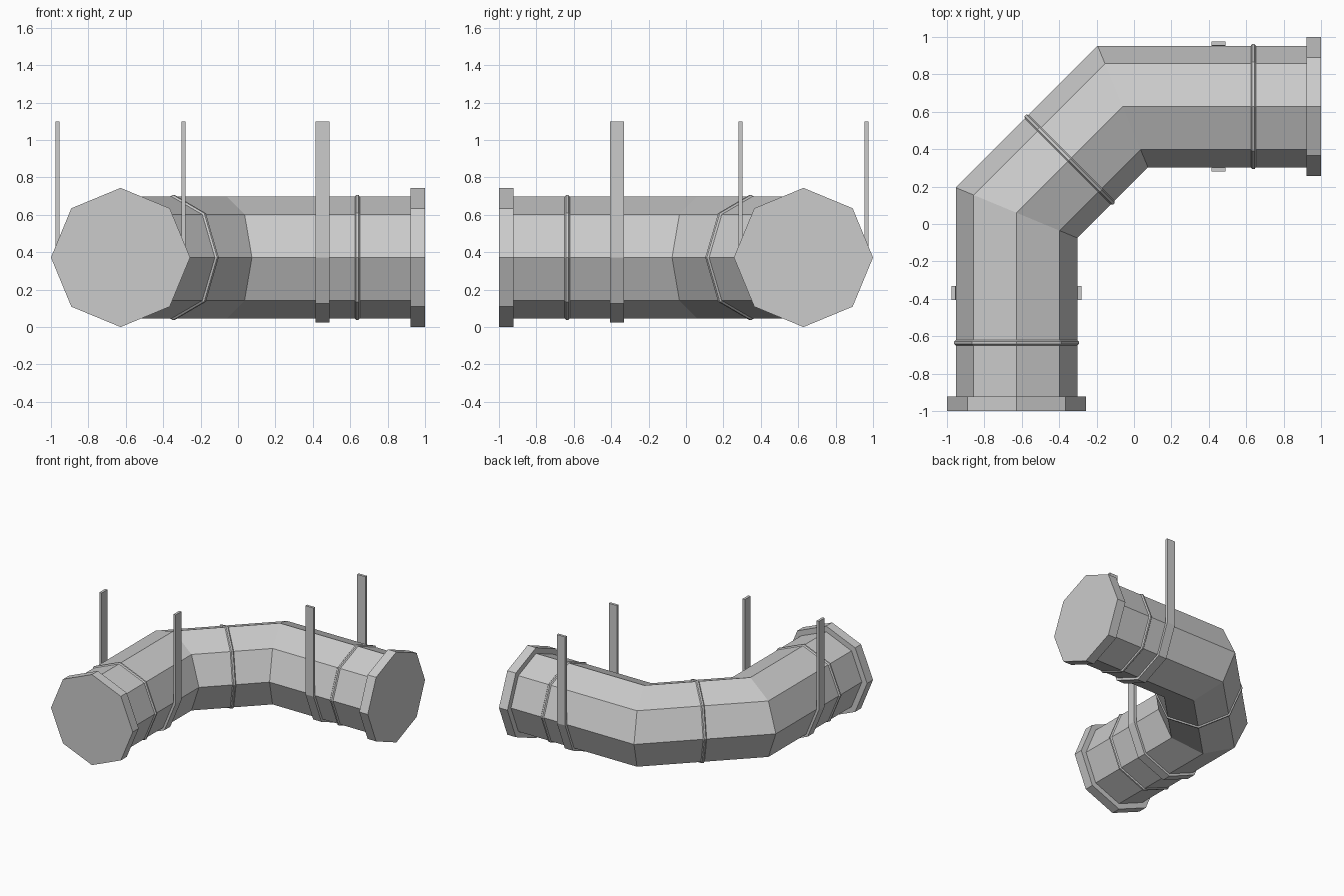
import bpy, bmesh
from math import radians, cos, sin
from mathutils import Vector

if "Cube" in bpy.data.objects:
    bpy.data.objects.remove(bpy.data.objects["Cube"])

C = 0.628     # offset of the pipe axis from the centre
Z = 0.372     # height of the pipe axis
R = 0.325     # pipe radius
BEND = 0.06   # where the axis turns


def make_object(name, bm):
    bmesh.ops.recalc_face_normals(bm, faces=bm.faces)
    mesh = bpy.data.meshes.new(name)
    bm.to_mesh(mesh)
    bm.free()
    ob = bpy.data.objects.new(name, mesh)
    bpy.context.collection.objects.link(ob)
    return ob


def sweep(name, sections):
    """Loft octagons; each section is (x, y, heading, radius, side stretch)."""
    bm = bmesh.new()
    rings = []
    for x, y, heading, r, stretch in sections:
        h = radians(heading - 90)
        ring = []
        for k in range(8):
            a = radians(45 * k)
            s = r * cos(a) * stretch
            ring.append(bm.verts.new((x + cos(h) * s, y + sin(h) * s, Z + r * sin(a))))
        rings.append(ring)
    for a, b in zip(rings, rings[1:]):
        for k in range(8):
            j = (k + 1) % 8
            bm.faces.new((a[k], a[j], b[j], b[k]))
    bm.faces.new(rings[0])
    bm.faces.new(rings[-1])
    return make_object(name, bm)


def collar(name, x, y, heading, profile):
    """Octagonal band; profile is (distance along the axis, radius)."""
    h = radians(heading)
    return sweep(name, [(x + cos(h) * d, y + sin(h) * d, heading, r, 1) for d, r in profile])


def hanger(name, x, y, heading, width=0.075):
    """U-shaped strap cradling the pipe and rising on both sides."""
    def outline(r):
        lower = [(r * cos(radians(a)), Z + r * sin(radians(a))) for a in range(180, 361, 45)]
        return [(-r, 1.10)] + lower + [(r, 1.10)]
    h = radians(heading)
    along = Vector((cos(h), sin(h), 0))
    side = Vector((sin(h), -cos(h), 0))
    bm = bmesh.new()
    rows = []
    for u, r in ((-1, R + 0.001), (1, R + 0.001), (1, 0.347), (-1, 0.347)):
        rows.append([bm.verts.new(Vector((x, y, z)) + side * s + along * (u * width / 2))
                     for s, z in outline(r)])
    for i in range(4):
        a, b = rows[i], rows[(i + 1) % 4]
        for k in range(len(a) - 1):
            bm.faces.new((a[k], a[k + 1], b[k + 1], b[k]))
    for end in (0, -1):
        bm.faces.new([row[end] for row in rows])
    return make_object(name, bm)


# Mitred octagonal pipe with a two-step elbow
m = 1 / cos(radians(22.5))
sweep("pipe", [(-C, -0.99, 90, R, 1), (-C, BEND, 67.5, R, m),
               (-BEND, C, 22.5, R, m), (0.99, C, 0, R, 1)])

# End flanges
flange = [(0, 0.372), (0.077, 0.372)]
collar("front_flange", -C, -1, 90, flange)
collar("right_flange", 0.923, C, 0, flange)

# Raised weld seams
seam = [(-0.015, R - 0.002), (-0.006, 0.335), (0.006, 0.335), (0.015, R - 0.002)]
collar("front_seam", -C, -0.635, 90, seam)
collar("elbow_seam", -0.344, 0.344, 45, seam)
collar("right_seam", 0.638, C, 0, seam)

# Hanging straps
hanger("front_hanger", -C, -0.37, 90)
hanger("right_hanger", 0.453, C, 0)
